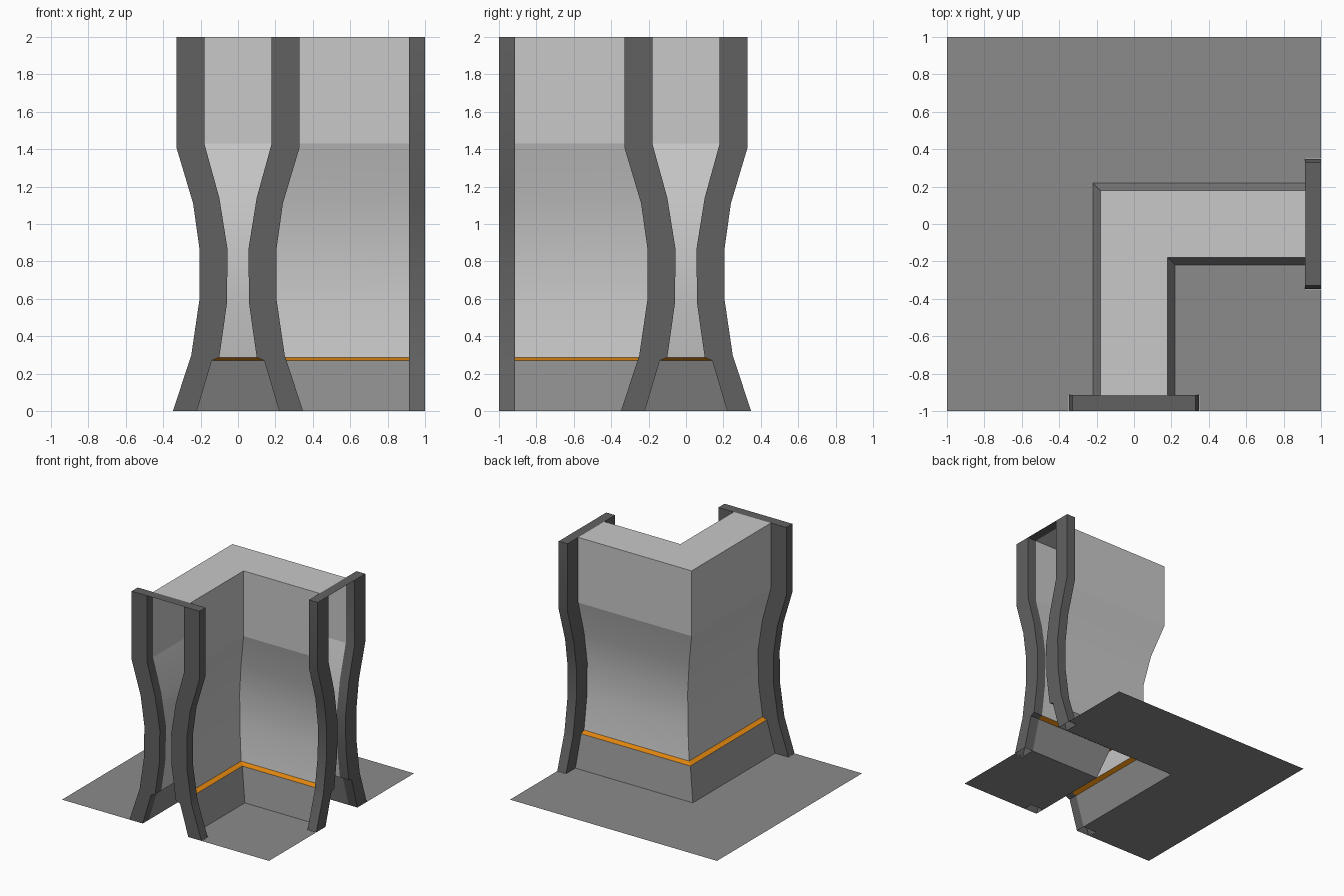
import bpy, bmesh, math
from mathutils import Vector

if "Cube" in bpy.data.objects:
    bpy.data.objects.remove(bpy.data.objects["Cube"])

E = 0.915  # where the wall meets its end frames


def material(name, rgb):
    m = bpy.data.materials.new(name)
    m.diffuse_color = (*rgb, 1)
    m.use_nodes = True
    m.node_tree.nodes["Principled BSDF"].inputs["Base Color"].default_value = m.diffuse_color
    return m


LIGHT = material("light grey", (0.58, 0.58, 0.58))
MID = material("mid grey", (0.26, 0.26, 0.26))
DARK = material("dark grey", (0.12, 0.12, 0.12))
ORANGE = material("orange", (0.75, 0.24, 0.005))


def build(name, polys, mat):
    """polys: list of (points, facing direction)"""
    bm = bmesh.new()
    for pts, facing in polys:
        f = bm.faces.new([bm.verts.new(p) for p in pts])
        f.normal_update()
        if f.normal.dot(Vector(facing)) < 0:
            f.normal_flip()
    bmesh.ops.remove_doubles(bm, verts=bm.verts[:], dist=0.0005)
    for f in bm.faces:
        f.smooth = True
    for e in bm.edges:
        e.smooth = e.calc_face_angle(3.0) < math.radians(30)
    me = bpy.data.meshes.new(name)
    bm.to_mesh(me)
    bm.free()
    me.materials.append(mat)
    ob = bpy.data.objects.new(name, me)
    bpy.context.collection.objects.link(ob)
    return ob


def outer_path(w):
    return [(E, w), (-w, w), (-w, -E)]


def inner_path(w):
    return [(w, -E), (w, -w), (E, -w)]


def wall_band(name, profile, mat):
    """Sweep a (half width, height) profile along both sides of the corner."""
    polys = []
    for path, dirs in ((outer_path, ((0, 1, 0), (-1, 0, 0))),
                       (inner_path, ((1, 0, 0), (0, -1, 0)))):
        for (w0, z0), (w1, z1) in zip(profile, profile[1:]):
            a, b = path(w0), path(w1)
            for i in range(2):
                polys.append(([(*a[i], z0), (*a[i + 1], z0),
                               (*b[i + 1], z1), (*b[i], z1)], dirs[i]))
    return build(name, polys, mat)


# wall bands from floor to top
CURVE = [(0.10, 0.287), (0.06, 0.57), (0.055, 0.86), (0.10, 1.14), (0.18, 1.43)]
wall_band("wall_base", [(0.22, 0), (0.14, 0.27)], MID)
wall_band("trim_strip", [(0.14, 0.27), (0.10, 0.287)], ORANGE)
wall_band("curved_wall", CURVE, LIGHT)
wall_band("upper_wall", [(0.18, 1.43), (0.18, 2)], LIGHT)
build("wall_top", [([(x, y, 2) for x, y in outer_path(0.18) + inner_path(0.18)],
                    (0, 0, 1))], LIGHT)

# floor on both sides of the wall, notched for the frames
back = [(-1, -1), (-.35, -1), (-.35, -E), (-.22, -E), (-.22, .22),
        (E, .22), (E, .35), (1, .35), (1, 1), (-1, 1)]
corner = [(.35, -1), (1, -1), (1, -.35), (E, -.35), (E, -.22),
          (.22, -.22), (.22, -E), (.35, -E)]
build("floor", [([(x, y, 0) for x, y in p], (0, 0, 1)) for p in (back, corner)], MID)

# end frames: two legs and a flat cap
INNER = [(0.22, 0), (0.14, 0.27)] + CURVE + [(0.18, 2)]
OUTER = [(0.348, 0), (0.259, 0.27), (0.25, 0.297), (0.207, 0.59),
         (0.205, 0.86), (0.24, 1.11), (0.328, 1.405), (0.328, 2)]


def end_frame(name, place):
    polys = []
    for s in (-1, 1):
        for k in range(len(INNER) - 1):
            (i0, a0), (i1, a1) = INNER[k:k + 2]
            (o0, b0), (o1, b1) = OUTER[k:k + 2]
            for d, n in ((1, 1), (E, -1)):   # front and back faces
                polys.append(([place(s * i0, d, a0), place(s * o0, d, b0),
                               place(s * o1, d, b1), place(s * i1, d, a1)],
                              place(0, n, 0)))
            for w0, z0, w1, z1, n in ((i0, a0, i1, a1, -s), (o0, b0, o1, b1, s)):
                polys.append(([place(s * w0, 1, z0), place(s * w0, E, z0),
                               place(s * w1, E, z1), place(s * w1, 1, z1)],
                              place(n, 0, 0)))
    c = 0.328
    polys.append(([place(-c, 1, 2), place(c, 1, 2), place(c, E, 2), place(-c, E, 2)],
                  (0, 0, 1)))
    build(name, polys, DARK)


end_frame("front_frame", lambda s, d, z: (s, -d, z))
end_frame("right_frame", lambda s, d, z: (d, s, z))
